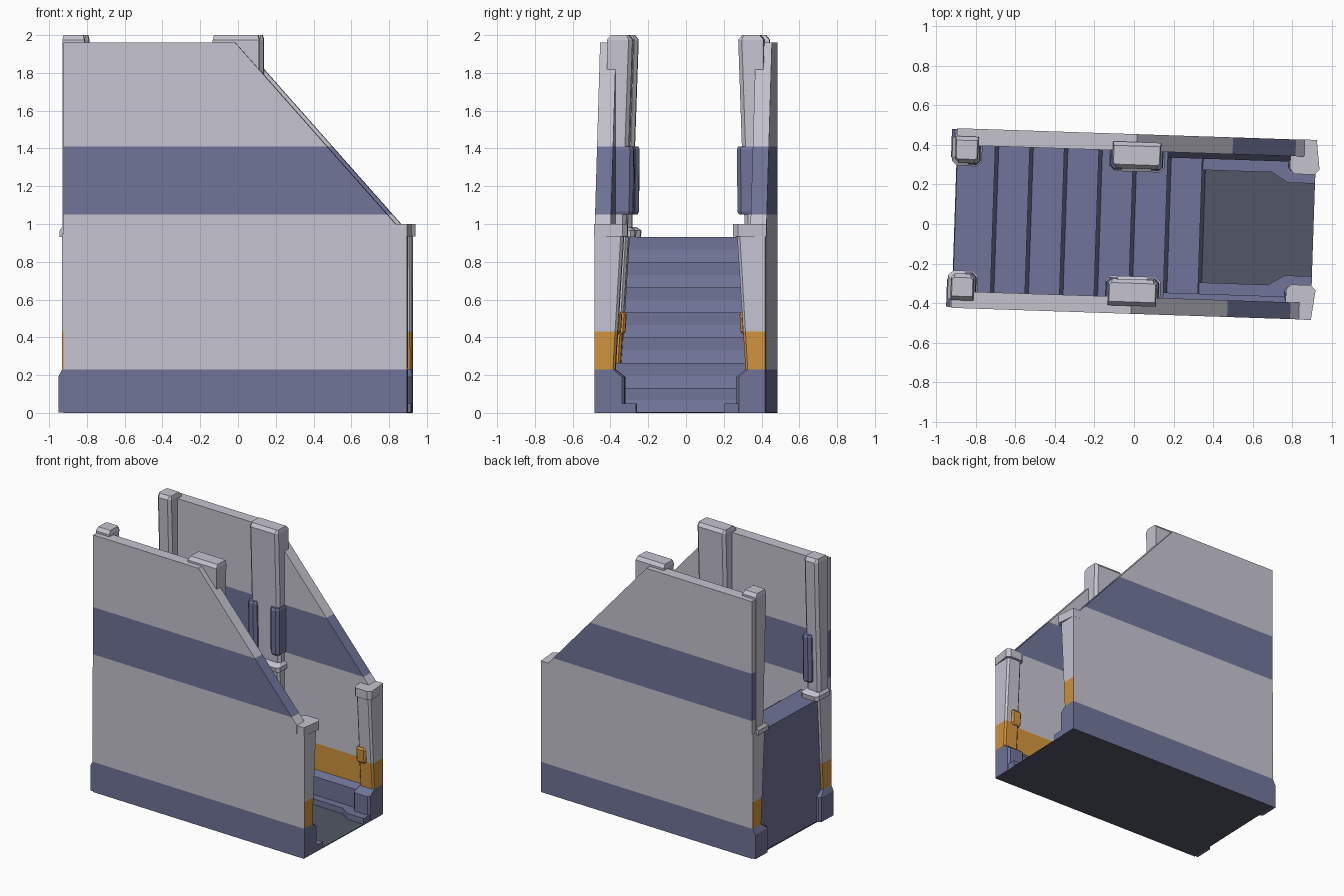
import bpy, bmesh, math
from mathutils import Matrix, Vector

if "Cube" in bpy.data.objects:
    bpy.data.objects.remove(bpy.data.objects["Cube"])

ROT = Matrix.Rotation(math.radians(-1.9), 4, 'Z')   # whole model is turned slightly


def material(name, rgb):
    m = bpy.data.materials.new(name)
    lin = [(c / 255 / 12.92) if c < 11 else ((c / 255 + 0.055) / 1.055) ** 2.4 for c in rgb]
    m.diffuse_color = (*lin, 1)
    m.use_nodes = True
    m.node_tree.nodes["Principled BSDF"].inputs["Base Color"].default_value = m.diffuse_color
    return m


MATS = [material("light_grey", (197, 195, 207)), material("slate_blue", (112, 116, 152)),
        material("orange", (208, 148, 60)), material("dark_floor", (82, 87, 102))]
GREY, BLUE, ORANGE, DARK = range(4)


def finish(bm, name, rule, cuts=()):
    """Cut at band heights, colour faces by rule(centre, normal), turn, and link."""
    for z in cuts:
        bmesh.ops.bisect_plane(bm, geom=bm.verts[:] + bm.edges[:] + bm.faces[:],
                               plane_co=(0, 0, z), plane_no=(0, 0, 1))
    bmesh.ops.recalc_face_normals(bm, faces=bm.faces)
    bm.normal_update()
    for f in bm.faces:
        f.material_index = rule(f.calc_center_median(), f.normal) if callable(rule) else rule
    bm.transform(ROT)
    me = bpy.data.meshes.new(name)
    bm.to_mesh(me)
    bm.free()
    for m in MATS:
        me.materials.append(m)
    ob = bpy.data.objects.new(name, me)
    bpy.context.collection.objects.link(ob)
    return ob


def extrude(name, pts, axis, a, b, rule, cuts=()):
    """Extrude a 2D outline: axis 'y' takes (x, z) points, 'z' takes (x, y), 'x' takes (y, z)."""
    put = {'y': lambda p, t: (p[0], t, p[1]), 'z': lambda p, t: (p[0], p[1], t),
           'x': lambda p, t: (t, p[0], p[1])}[axis]
    bm = bmesh.new()
    f = bm.faces.new([bm.verts.new(put(p, a)) for p in pts])
    r = bmesh.ops.extrude_face_region(bm, geom=[f])
    d = Vector(put((0, 0), b - a))
    bmesh.ops.translate(bm, vec=d, verts=[v for v in r['geom'] if isinstance(v, bmesh.types.BMVert)])
    return finish(bm, name, rule, cuts)


def loft(name, s, sections, rule, cuts=()):
    """Stack chamfered sections (z, x0, x1, inner, outer, chamfer) on side s."""
    bm = bmesh.new()
    rings = []
    for z, x0, x1, vi, vo, c in sections:
        ring = [(x0, vo), (x0, vi + c), (x0 + c, vi), (x1 - c, vi), (x1, vi + c), (x1, vo)]
        rings.append([bm.verts.new((x, s * v, z)) for x, v in ring])
    for r0, r1 in zip(rings, rings[1:]):
        for i in range(6):
            j = (i + 1) % 6
            bm.faces.new((r0[i], r0[j], r1[j], r1[i]))
    bm.faces.new(rings[0])
    bm.faces.new(rings[-1])
    return finish(bm, name, rule, cuts)


def pillar_colour(c, n):
    return BLUE if c.z < 0.23 else ORANGE if c.z < 0.43 else GREY


# base plate, seen as the entrance floor and the underside
extrude("floor_plate", [(-.909, -.454), (.909, -.454), (.909, .454), (-.909, .454)],
        'z', 0, 0.006, DARK)

# staircase: seven steps, each riser flaring out in its lower half
RISE, RUN, TOP = 0.133, 0.175, 0.93
prof = [(-.906, .003), (-.906, TOP)]
for i in range(7):
    x, z = -.715 + i * RUN, TOP - i * RISE
    low = max(z - RISE, .003)
    prof += [(x, z), (x, (z + low) / 2), (x + .018, low)]
extrude("stairs", prof, 'y', -.372, .372, BLUE)

for s, side in ((-1, "front"), (1, "back")):
    # side wall with painted bands, orange only inside and on the ends
    def wall_colour(c, n, s=s):
        if c.z < 0.23 or 1.05 < c.z < 1.41:
            return BLUE
        if c.z < 0.43 and n.y * s < 0.5:
            return ORANGE
        return GREY
    extrude(side + "_wall", [(-.91, .002), (.91, .002), (.91, .99), (.85, 1.0), (0, 1.96), (-.91, 1.96)],
            'y', s * .37, s * .455, wall_colour, (.23, .43, 1.05, 1.41))

    # sloped skirting and low kerb beside the floor
    extrude(side + "_skirting", [(s * .40, .003), (s * .342, .003), (s * .342, .19),
                                 (s * .37, .23), (s * .40, .23)], 'x', -.90, .909, BLUE)
    extrude(side + "_kerb", [(.33, s * .40), (.33, s * .285), (.69, s * .285), (.77, s * .235),
                             (.9095, s * .235), (.9095, s * .40)], 'z', .003, .05, BLUE)

    for x0, x1, place in ((-.917, -.80, "rear"), (-.12, .125, "middle"), (.79, .911, "entry")):
        label = side + "_" + place
        # lower pillar, leaning inwards towards the top
        loft(label + "_pillar", s, [(.23, x0, x1, .345, .45, .012), (.95, x0, x1, .30, .45, .015)],
             pillar_colour, (.43,))
        # pedestal
        loft(label + "_pedestal", s, [(.003, x0 - .02, x1, .295, .45, .015),
                                      (.19, x0 - .02, x1, .295, .45, .015),
                                      (.23, x0, x1, .345, .45, .012)], BLUE)
        # orange pad on the pillar corner
        if place == "rear":
            px0, px1 = x1 - .07, x1 + .012
        else:
            px0, px1 = (x0 - .012, x0 + .07) if place == "entry" else (x1 - .07, x1 + .012)
        loft(label + "_orange_pad", s, [(.415, px0 + .006, px1 - .006, .330, .375, .012),
                                        (.43, px0, px1, .318, .38, .012),
                                        (.52, px0, px1, .312, .38, .012),
                                        (.535, px0 + .006, px1 - .006, .322, .375, .012)], ORANGE)
        if place == "entry":
            # heavy end cap
            bm_pts = [(.78, .40), (.78, .305), (.805, .28), (.905, .28), (.93, .305), (.911, .456), (.85, .456)]
            extrude(label + "_cap", [(x, s * v) for x, v in bm_pts], 'z', .935, 1.0, GREY)
            continue
        # collar and upper post
        loft(label + "_collar", s, [(.93, x0 - .015, x1 + .02, .27, .41, .02),
                                    (.965, x0 - .015, x1 + .02, .265, .41, .025),
                                    (.985, x0, x1, .295, .41, .02)], GREY)
        loft(label + "_post", s, [(.96, x0, x1, .315, .415, .02), (1.83, x0, x1, .285, .415, .02),
                                  (1.975, x0, x1, .28, .415, .02),
                                  (2.0, x0 + .006, x1 - .006, .30, .395, .01)], GREY)
        # blue pads wrapping the post corners
        pads = [(x1 - .065, x1 + .012)]
        if place == "middle":
            pads.append((x0 - .012, x0 + .065))
        for p0, p1 in pads:
            loft(label + "_blue_pad", s, [(1.05, p0 + .006, p1 - .006, .285, .38, .015),
                                          (1.065, p0, p1, .277, .38, .02),
                                          (1.395, p0, p1, .273, .38, .02),
                                          (1.41, p0 + .006, p1 - .006, .281, .38, .015)], BLUE)
